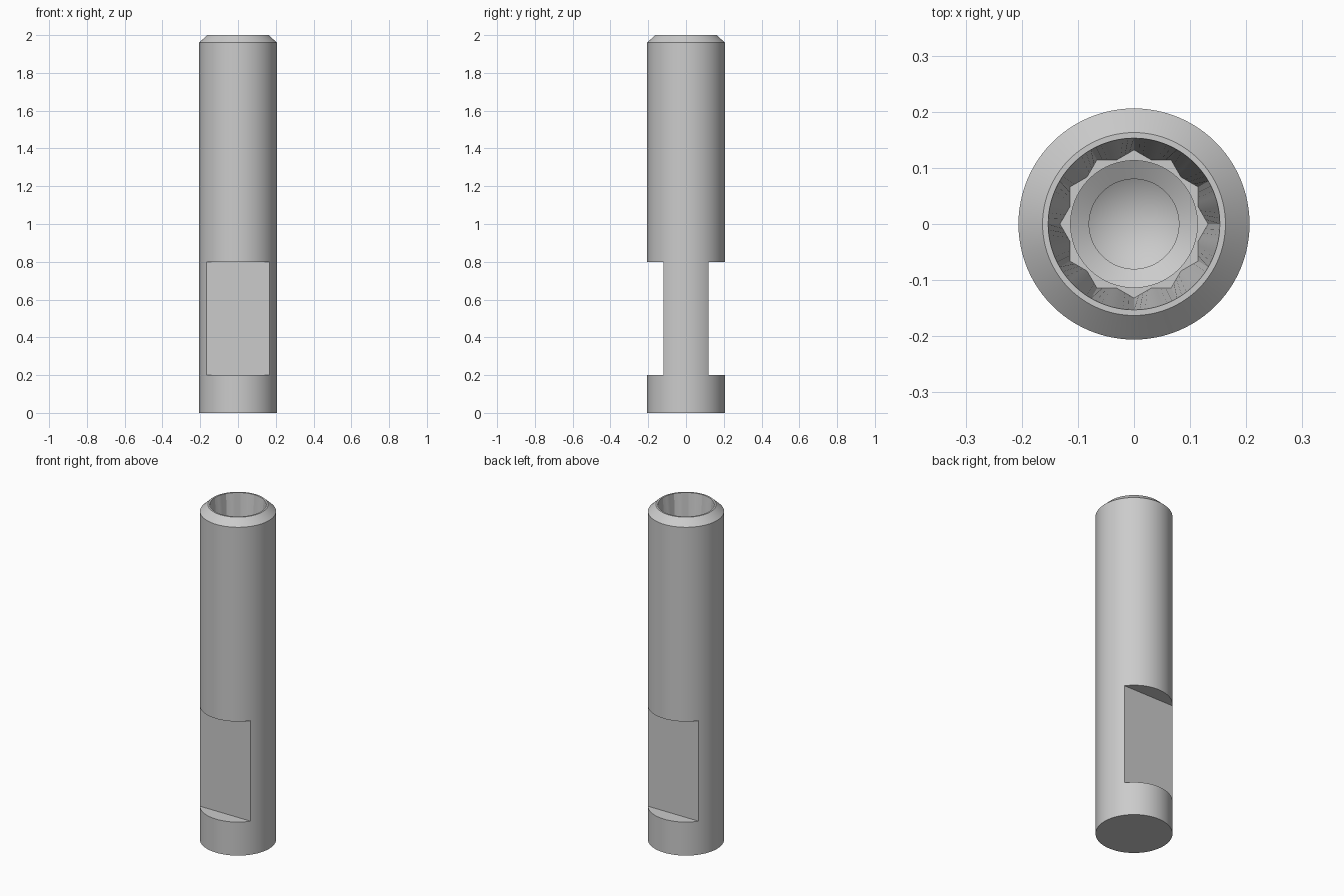
import bpy
import bmesh
from math import cos, sin, pi, radians

SEGMENTS = 96
RADIUS = 0.206
FLAT_Y = 0.12

cube = bpy.data.objects.get("Cube")
if cube:
    bpy.data.objects.remove(cube, do_unlink=True)

steel = bpy.data.materials.new("grey steel")
steel.use_nodes = True
steel.diffuse_color = (0.6, 0.6, 0.6, 1)
steel.node_tree.nodes["Principled BSDF"].inputs["Base Color"].default_value = (0.6, 0.6, 0.6, 1)


def make_object(name, bm):
    bmesh.ops.recalc_face_normals(bm, faces=bm.faces)
    mesh = bpy.data.meshes.new(name)
    bm.to_mesh(mesh)
    bm.free()
    mesh.materials.append(steel)
    obj = bpy.data.objects.new(name, mesh)
    bpy.context.collection.objects.link(obj)
    return obj


def circle(radius):
    return lambda a: radius


def twelve_point(tip):
    """Outline of two overlapping hexagons, turned 30 degrees apart."""
    def hexagon(a, start):
        off = (a - start) % (pi / 3) - pi / 6
        return tip * cos(pi / 6) / cos(off)
    return lambda a: max(hexagon(a, 0), hexagon(a, pi / 6))


# Shaft and socket as one skin, from the foot up and down into the bore
sections = [
    (circle(RADIUS), 0), (circle(RADIUS), 1.96),       # shaft
    (circle(0.163), 2), (circle(0.153), 2),            # chamfer and rim
    (twelve_point(0.132), 1.7),                        # tapered star socket
    (circle(0.113), 1.7), (circle(0.113), 1.64),       # ledge and bore
    (circle(0.08), 1.62), (circle(0.08), 1.56),        # narrower drill hole
]
bm = bmesh.new()
rings = []
for outline, z in sections:
    angles = [2 * pi * i / SEGMENTS for i in range(SEGMENTS)]
    rings.append([bm.verts.new((outline(a) * cos(a), outline(a) * sin(a), z)) for a in angles])
for low, high in zip(rings, rings[1:]):
    for i in range(SEGMENTS):
        j = (i + 1) % SEGMENTS
        bm.faces.new((low[i], low[j], high[j], high[i]))
bm.faces.new(rings[0])
drill_tip = bm.verts.new((0, 0, 1.51))
for i in range(SEGMENTS):
    bm.faces.new((rings[-1][i], rings[-1][(i + 1) % SEGMENTS], drill_tip))
shaft = make_object("socket_shaft", bm)

# Wrench flats cut into the front and back
bpy.context.view_layer.objects.active = shaft
shaft.select_set(True)
for side in (-1, 1):
    bm = bmesh.new()
    bmesh.ops.create_cube(bm, size=1)
    bmesh.ops.scale(bm, vec=(0.6, 0.2, 0.6), verts=bm.verts)
    bmesh.ops.translate(bm, vec=(0, side * (FLAT_Y + 0.1), 0.5), verts=bm.verts)
    cutter = make_object("flat_cutter", bm)
    cutter.hide_render = True
    cut = shaft.modifiers.new("wrench flat", 'BOOLEAN')
    cut.operation = 'DIFFERENCE'
    cut.solver = 'EXACT'
    cut.object = cutter
    bpy.ops.object.modifier_apply(modifier=cut.name)
    bpy.data.objects.remove(cutter, do_unlink=True)

bpy.ops.object.shade_smooth_by_angle(angle=radians(25))
